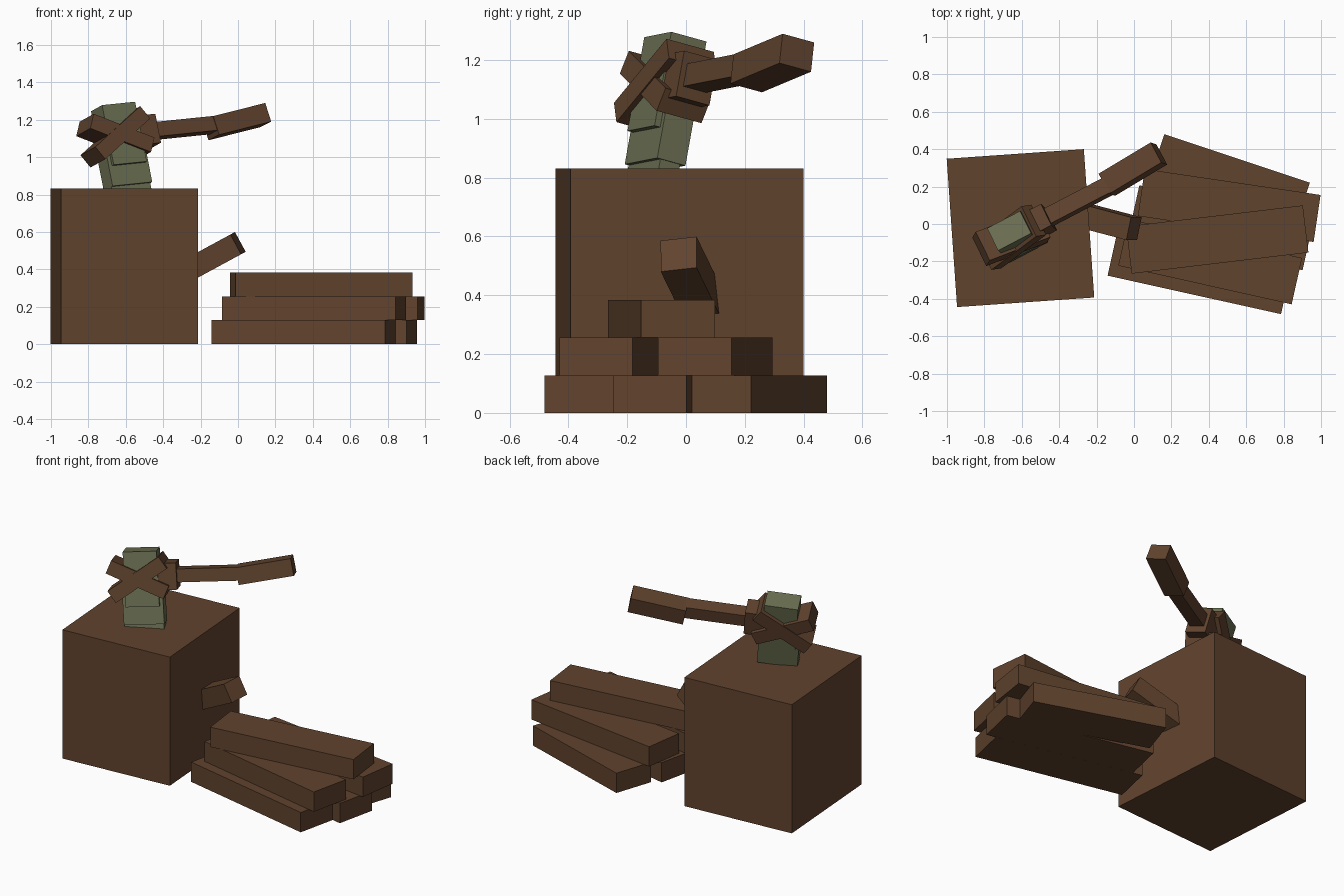
import bpy, bmesh, math
from mathutils import Vector, Matrix

if "Cube" in bpy.data.objects:
    bpy.data.objects.remove(bpy.data.objects["Cube"])


def material(name, rgb):
    m = bpy.data.materials.new(name)
    m.diffuse_color = (*rgb, 1)
    m.use_nodes = True
    m.node_tree.nodes["Principled BSDF"].inputs["Base Color"].default_value = m.diffuse_color
    return m


WOOD = material("brown_wood", (0.118, 0.056, 0.027))
STONE = material("green_stone", (0.150, 0.162, 0.085))


def box(name, size, matrix, mat):
    """Box of the given size, centred on the matrix origin."""
    bm = bmesh.new()
    bmesh.ops.create_cube(bm, size=1, matrix=matrix @ Matrix.Diagonal((*size, 1)))
    me = bpy.data.meshes.new(name)
    bm.to_mesh(me)
    bm.free()
    me.materials.append(mat)
    ob = bpy.data.objects.new(name, me)
    bpy.context.collection.objects.link(ob)
    return ob


def frame(origin, direction, roll=0):
    """Frame whose x axis follows direction, rolled about it in degrees."""
    x = Vector(direction).normalized()
    y = Vector((0, 0, 1)).cross(x).normalized()
    rot = Matrix((x, y, x.cross(y))).transposed().to_4x4()
    return Matrix.Translation(origin) @ rot @ Matrix.Rotation(math.radians(roll), 4, 'X')


def beam(name, start, end, width, height, roll, mat):
    a, b = Vector(start), Vector(end)
    box(name, ((b - a).length, width, height), frame((a + b) / 2, b - a, roll), mat)


def upright(x, y, z, degrees):
    return Matrix.Translation((x, y, z)) @ Matrix.Rotation(math.radians(degrees), 4, 'Z')


# Chopping block and its branch stub
box("chopping_block", (0.735, 0.795, 0.832), upright(-0.607, -0.022, 0.416, 4), WOOD)
beam("branch_stub", (-0.36, 0.07, 0.345), (0.0, -0.025, 0.54), 0.125, 0.12, 7, WOOD)

# Stacked planks: x, y, layer, angle, length
planks = [(0.35, -0.255, 0, -12.5, 0.95), (0.465, -0.02, 0, -12.5, 0.95),
          (0.511, 0.23, 0, -18.4, 0.82), (0.407, -0.202, 1, -12.6, 0.95),
          (0.509, 0.099, 1, -8.4, 0.95), (0.445, -0.083, 2, 6.8, 0.952)]
for x, y, layer, angle, length in planks:
    box("plank", (length, 0.254, 0.128), upright(x, y, 0.064 + 0.128 * layer, angle), WOOD)

# Axe frame: x along the handle, z up the stone head
AXE = frame((-0.64, -0.06, 1.12), (0.88, 0.46, 0.09), -14)


def axe_part(name, lo, hi, mat):
    lo, hi = Vector(lo), Vector(hi)
    box(name, hi - lo, AXE @ Matrix.Translation((lo + hi) / 2), mat)


# Stone head in three steps
axe_part("axe_head_top", (-0.1, -0.072, -0.175), (0.1, 0.065, 0.155), STONE)
axe_part("axe_head_middle", (-0.12, -0.05, -0.285), (0.12, 0.06, -0.05), STONE)
axe_part("axe_blade", (-0.12, -0.035, -0.37), (0.115, 0.042, -0.27), STONE)

# Crossed bindings around the head
for angle, depth in ((-32, 0.185), (26, 0.175)):
    m = AXE @ Matrix.Translation((-0.02, 0, -0.01)) @ Matrix.Rotation(math.radians(angle), 4, 'Y')
    box("binding", (0.37, depth, 0.085), m, WOOD)

# Handle: collar, shaft and grip
axe_part("handle_collar", (0.08, -0.065, -0.08), (0.21, 0.065, 0.08), WOOD)
axe_part("handle_shaft", (0.15, -0.045, -0.04), (0.6, 0.045, 0.04), WOOD)
beam("handle_grip", (-0.145, 0.21, 1.155), (0.133, 0.377, 1.225), 0.125, 0.105, -14, WOOD)
